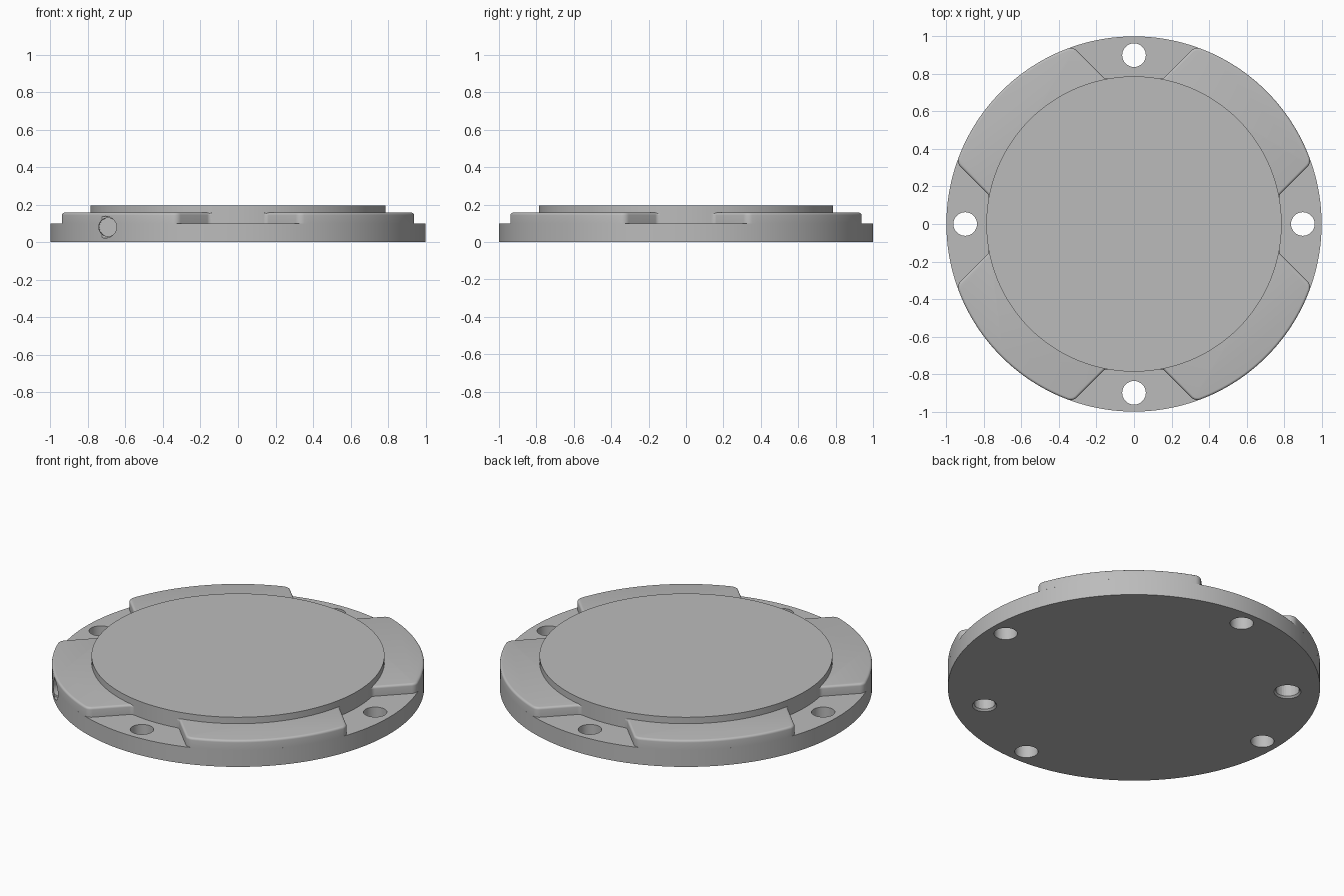
import bpy
import bmesh
from math import sin, cos, pi, sqrt, atan2, radians
from mathutils import Matrix, Vector

cube = bpy.data.objects.get("Cube")
if cube:
    bpy.data.objects.remove(cube, do_unlink=True)

RIM, DISC = 1.0, 0.787            # outer and raised disc radii
FLOOR, LAND, TOP = 0.10, 0.157, 0.195   # step heights
HALF = 0.438                      # half width of a raised land

grey = bpy.data.materials.new("machined_grey")
grey.use_nodes = True
colour = (0.5, 0.5, 0.5, 1)
grey.diffuse_color = colour
grey.node_tree.nodes["Principled BSDF"].inputs["Base Color"].default_value = colour


def add_object(name, bm):
    bmesh.ops.recalc_face_normals(bm, faces=bm.faces)
    mesh = bpy.data.meshes.new(name)
    bm.to_mesh(mesh)
    bm.free()
    mesh.materials.append(grey)
    obj = bpy.data.objects.new(name, mesh)
    bpy.context.collection.objects.link(obj)
    return obj


def cylinder(name, start, end, r1, r2=None, sides=32):
    start, end = Vector(start), Vector(end)
    axis = end - start
    turn = axis.to_track_quat('Z', 'Y').to_matrix().to_4x4()
    bm = bmesh.new()
    bmesh.ops.create_cone(bm, cap_ends=True, segments=sides, radius1=r1,
                          radius2=r1 if r2 is None else r2, depth=axis.length,
                          matrix=Matrix.Translation((start + end) / 2) @ turn)
    return add_object(name, bm)


def cut(obj, cutter):
    cutter.hide_render = True
    mod = obj.modifiers.new("cut", 'BOOLEAN')
    mod.operation = 'DIFFERENCE'
    mod.solver = 'EXACT'
    mod.object = cutter
    bpy.context.view_layer.objects.active = obj
    bpy.ops.object.modifier_apply(modifier=mod.name)


def arc(centre, radius, a, b, steps):
    return [(centre[0] + radius * cos(a + (b - a) * i / steps),
             centre[1] + radius * sin(a + (b - a) * i / steps))
            for i in range(steps + 1)]


def land_outline(flare=0.03, corner=0.045):
    # Half outline: flare off the disc, straight side, rounded corner, rim arc
    fu, fv = sqrt((DISC + flare) ** 2 - (HALF + flare) ** 2), HALF + flare
    cu, cv = sqrt((RIM - corner) ** 2 - (HALF - corner) ** 2), HALF - corner
    rim_angle = atan2(cv, cu)
    half = [(0.6, HALF)]
    half += arc((fu, fv), flare, atan2(fv, fu) - pi, -pi / 2, 6)
    half += arc((cu, cv), corner, pi / 2, rim_angle, 6)
    half += arc((0, 0), RIM, rim_angle, 0, 16)[1:]
    return half + [(u, -v) for u, v in reversed(half[:-1])]


def raised_land(name, angle):
    bm = bmesh.new()
    face = bm.faces.new([bm.verts.new((u, v, FLOOR)) for u, v in land_outline()])
    lifted = bmesh.ops.extrude_face_region(bm, geom=[face])["geom"]
    top = [v for v in lifted if isinstance(v, bmesh.types.BMVert)]
    bmesh.ops.translate(bm, verts=top, vec=(0, 0, LAND - FLOOR))
    if not face.is_valid or len(bm.faces) < len(top) + 2:
        bm.faces.new([e for e in bm.verts if e not in top])
    # Round the exposed top edge only
    edges = [e for e in bm.edges
             if all(v.co.z > LAND - 0.001 for v in e.verts)
             and any(v.co.xy.length > DISC + 0.001 for v in e.verts)]
    bmesh.ops.bevel(bm, geom=edges, offset=0.013, offset_type='OFFSET',
                    segments=4, profile=0.5, affect='EDGES')
    bmesh.ops.rotate(bm, verts=bm.verts, cent=(0, 0, 0),
                     matrix=Matrix.Rotation(angle, 3, 'Z'))
    return add_object(name, bm)


# Flange and raised centre
flange = cylinder("flange", (0, 0, 0), (0, 0, FLOOR), RIM, sides=192)
centre = cylinder("centre_disc", (0, 0, FLOOR - 0.01), (0, 0, TOP), DISC, sides=144)

# Four raised lands on the diagonals
lands = [raised_land(f"{n}_land", radians(a)) for n, a in
         (("back_left", 45), ("back_right", 135), ("front_right", 225), ("front_left", 315))]

cutters = []
# Four through bolt holes
for i in range(4):
    x, y = 0.9 * cos(i * pi / 2), 0.9 * sin(i * pi / 2)
    c = cylinder("bolt_cutter", (x, y, -0.1), (x, y, 0.3), 0.063)
    cut(flange, c)
    cutters.append(c)

# Two blind dowel holes underneath, with countersunk mouths
for angle, r in ((-53.5, 0.056), (143.2, 0.063)):
    x, y = 0.826 * cos(radians(angle)), 0.826 * sin(radians(angle))
    for c in (cylinder("dowel_cutter", (x, y, -0.05), (x, y, FLOOR - 0.005), r),
              cylinder("countersink_cutter", (x, y, -0.01), (x, y, 0.012), r + 0.02, r - 0.002)):
        cut(flange, c)
        cutters.append(c)

# Stepped side port through the rim
for name, x0, x1, y1, r in (("port_mouth_cutter", -0.707, -0.707, -0.69, 0.058),
                            ("port_bore_cutter", -0.70, -0.69, -0.53, 0.049)):
    c = cylinder(name, (x0, -0.95, 0.08), (x1, y1, 0.08), r)
    cut(flange, c)
    cut(lands[2], c)
    cutters.append(c)

for c in cutters:
    bpy.data.objects.remove(c, do_unlink=True)

# Smooth round walls, keep machined edges crisp
bpy.ops.object.select_all(action='DESELECT')
for obj in [flange, centre] + lands:
    obj.select_set(True)
bpy.context.view_layer.objects.active = flange
bpy.ops.object.shade_smooth_by_angle(angle=radians(30))
